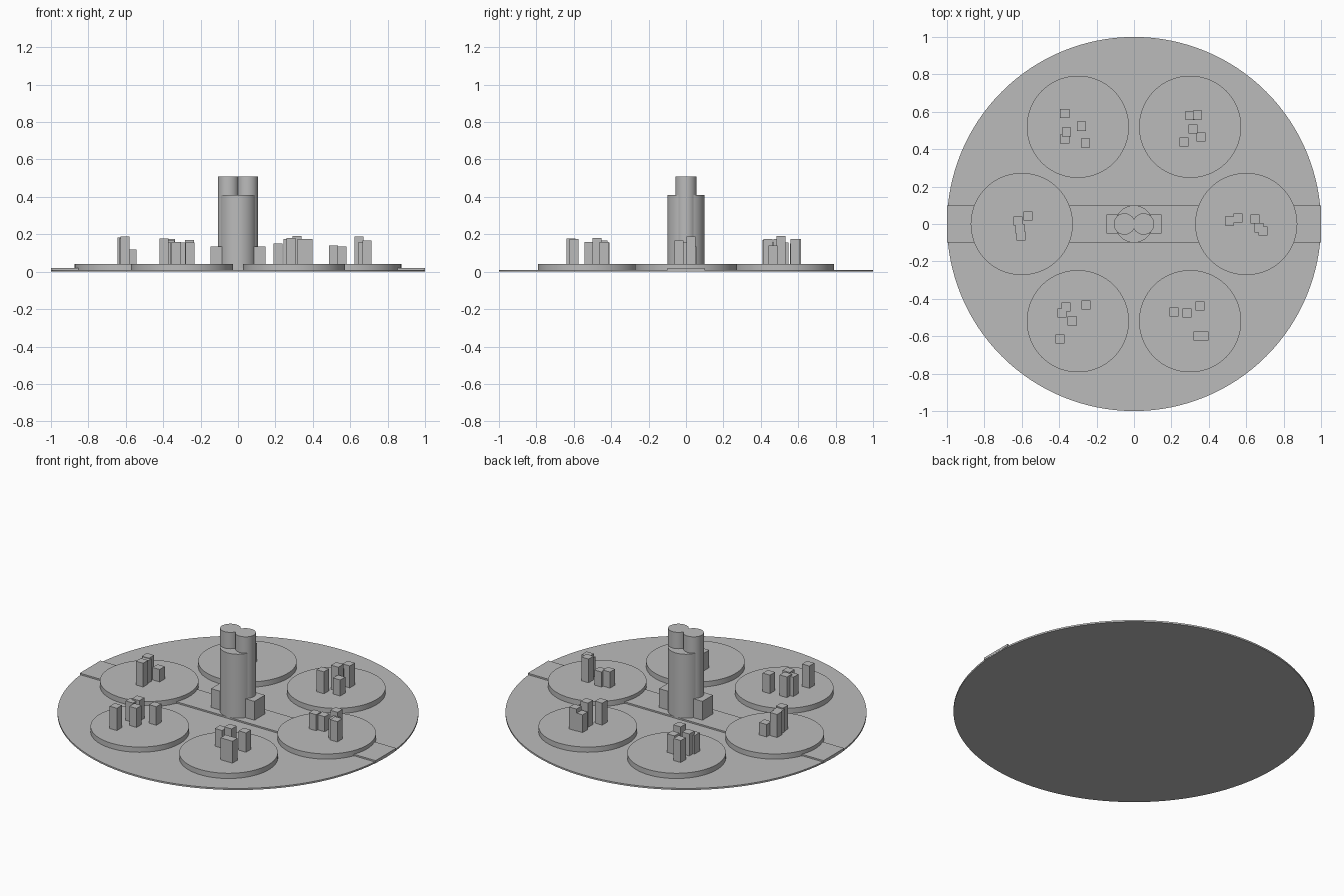
import bpy
import math

if "Cube" in bpy.data.objects:
    bpy.data.objects.remove(bpy.data.objects["Cube"], do_unlink=True)

grey = bpy.data.materials.new("plain grey")
grey.use_nodes = True
grey.diffuse_color = (0.5, 0.5, 0.5, 1)
grey.node_tree.nodes["Principled BSDF"].inputs["Base Color"].default_value = (0.5, 0.5, 0.5, 1)


def finish(name):
    ob = bpy.context.object
    ob.name = name
    ob.data.materials.append(grey)
    return ob


def cylinder(name, x, y, radius, bottom, top, sides=64):
    bpy.ops.mesh.primitive_cylinder_add(vertices=sides, radius=radius, depth=top - bottom,
                                        location=(x, y, (bottom + top) / 2))
    bpy.ops.object.shade_smooth_by_angle(angle=math.radians(30))
    return finish(name)


def box(name, x, y, width, depth, bottom, top):
    bpy.ops.mesh.primitive_cube_add(size=1, location=(x, y, (bottom + top) / 2))
    ob = finish(name)
    ob.scale = (width, depth, top - bottom)
    return ob


# Ground disc and the straight road across it
cylinder("ground_disc", 0, 0, 1.0, 0, 0.01, 128)
box("main_road", 0, 0, 2.0, 0.2, 0.005, 0.019)

# Central tower: main shaft, twin taller shafts and side blocks
cylinder("tower_shaft", 0, 0, 0.1, 0.01, 0.41)
for side, sign in (("left", 1), ("right", -1)):
    cylinder("tower_twin_" + side, sign * 0.051, 0, 0.057, 0.01, 0.51)
    box("tower_block_" + side, sign * 0.098, 0, 0.098, 0.102, 0.01, 0.134)

# Six round platforms in a ring, each with a cluster of towers (x, y, top)
PLATFORM_TOP = 0.042
clusters = [
    ("east", [(.51, .016, .14), (.556, .032, .134), (.647, .027, .187),
              (.668, -.02, .16), (.69, -.037, .166)]),
    ("north_east", [(.3, .58, .15), (.34, .583, .176), (.315, .508, .19),
                    (.358, .465, .14), (.267, .438, .176)]),
    ("north_west", [(-.37, .59, .176), (-.28, .523, .155), (-.36, .492, .176),
                    (-.37, .455, .155), (-.26, .433, .17)]),
    ("west", [(-.567, .043, .118), (-.62, .016, .183), (-.61, -.025, .18),
              (-.604, -.064, .187)]),
    ("south_west", [(-.385, -.476, .16), (-.364, -.444, .168), (-.257, -.433, .155),
                    (-.33, -.519, .158), (-.396, -.615, .178)]),
    ("south_east", [(.214, -.47, .15), (.283, -.476, .18), (.353, -.438, .16),
                    (.342, -.598, .176), (.374, -.598, .176)]),
]
for i, (area, towers) in enumerate(clusters):
    angle = math.radians(60 * i)
    cylinder("platform_" + area, 0.6 * math.cos(angle), 0.6 * math.sin(angle),
             0.273, 0.01, PLATFORM_TOP, 96)
    for n, (x, y, top) in enumerate(towers):
        box(f"building_{area}_{n + 1}", x, y, 0.049, 0.049, PLATFORM_TOP - 0.01, top)
